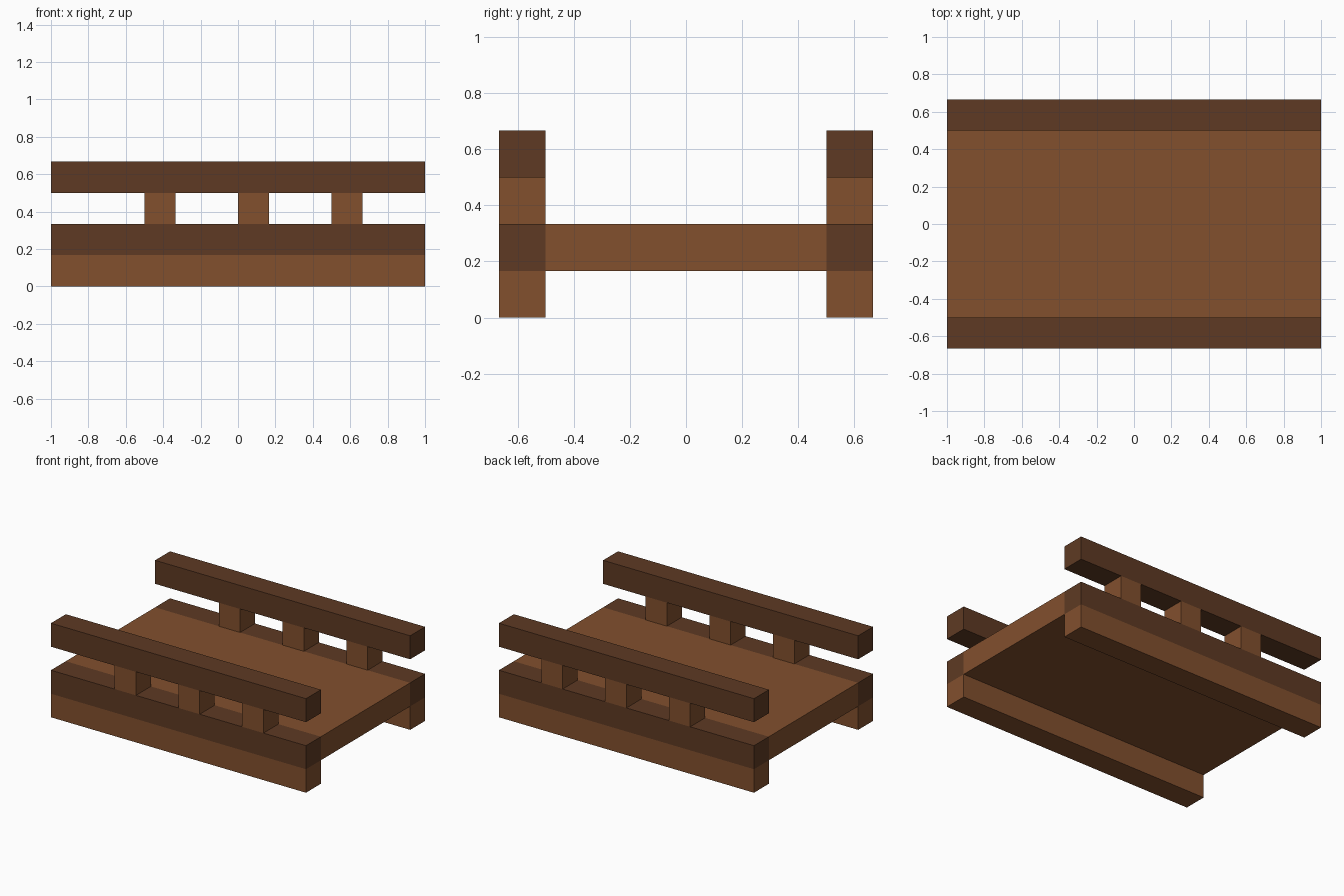
import bpy
import bmesh

if "Cube" in bpy.data.objects:
    bpy.data.objects.remove(bpy.data.objects["Cube"], do_unlink=True)

U = 1 / 6  # plank thickness, the module of the whole bridge


def material(name, rgb):
    mat = bpy.data.materials.new(name)
    mat.use_nodes = True
    color = (*rgb, 1)
    mat.diffuse_color = color
    bsdf = mat.node_tree.nodes["Principled BSDF"]
    bsdf.inputs["Base Color"].default_value = color
    bsdf.inputs["Roughness"].default_value = 0.9
    return mat


wood = material("warm brown wood", (0.223, 0.080, 0.027))
dark_wood = material("dark brown wood", (0.112, 0.042, 0.0168))


def box(name, low, high, mats, split_z=None):
    """Box between two corners; faces above split_z take the second material."""
    bm = bmesh.new()
    bmesh.ops.create_cube(bm, size=1)
    for v in bm.verts:
        v.co = [a + (b - a) * (c + 0.5) for a, b, c in zip(low, high, v.co)]
    if split_z is not None:
        bmesh.ops.bisect_plane(bm, geom=bm.verts[:] + bm.edges[:] + bm.faces[:],
                               plane_co=(0, 0, split_z), plane_no=(0, 0, 1))
        for f in bm.faces:
            f.material_index = int(f.calc_center_median().z > split_z)
    mesh = bpy.data.meshes.new(name)
    bm.to_mesh(mesh)
    bm.free()
    for m in mats:
        mesh.materials.append(m)
    obj = bpy.data.objects.new(name, mesh)
    bpy.context.collection.objects.link(obj)
    return obj


# Deck between the side beams
box("deck", (-1, -3 * U, U), (1, 3 * U, 2 * U), [wood])

for side, y in (("front", -4 * U), ("back", 3 * U)):
    # Side beam: brown foot with a dark upper half
    box(f"{side}_beam", (-1, y, 0), (1, y + U, 2 * U), [wood, dark_wood], U)
    # Handrail
    box(f"{side}_handrail", (-1, y, 3 * U), (1, y + U, 4 * U), [dark_wood])
    # Posts
    for i, x in enumerate((-0.5, 0, 0.5), 1):
        box(f"{side}_post_{i}", (x, y, 2 * U), (x + U, y + U, 3 * U), [wood])
